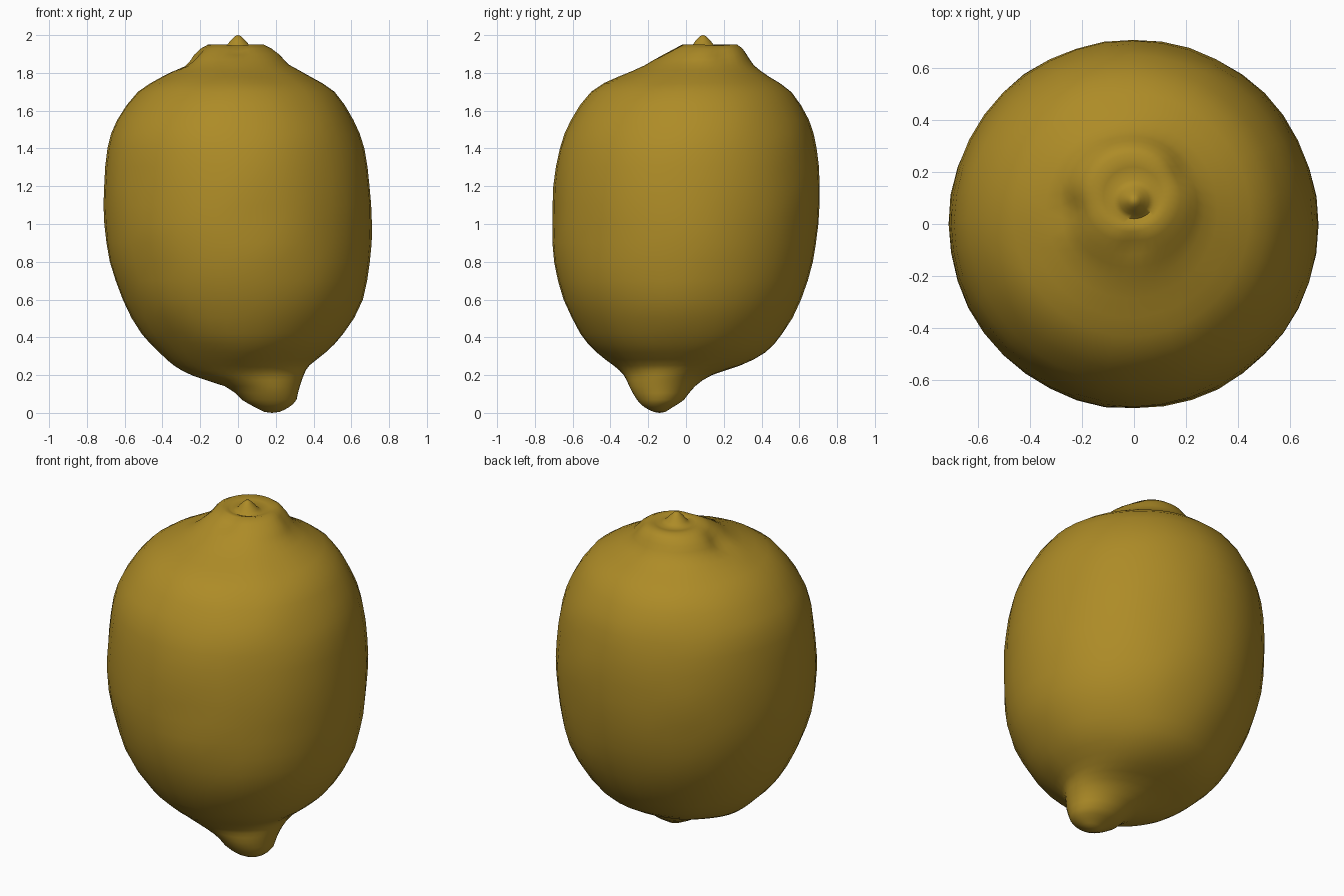
import bpy
import bmesh
import math
from mathutils import Vector, noise

default_cube = bpy.data.objects.get("Cube")
if default_cube:
    bpy.data.objects.remove(default_cube, do_unlink=True)

SEGMENTS = 40
STEPS = 2

# Cross-sections from the nub to the stem: height, min x, max x, min y, max y
SECTIONS = [
    (0.005, 0.14, 0.22, -0.17, -0.11),
    (0.03, 0.09, 0.27, -0.22, -0.07),
    (0.07, 0.02, 0.31, -0.26, -0.01),
    (0.14, -0.07, 0.33, -0.3, 0.05),
    (0.2, -0.24, 0.35, -0.33, 0.14),
    (0.25, -0.34, 0.38, -0.38, 0.29),
    (0.32, -0.42, 0.47, -0.47, 0.42),
    (0.42, -0.51, 0.56, -0.56, 0.51),
    (0.6, -0.61, 0.66, -0.65, 0.61),
    (0.8, -0.68, 0.7, -0.7, 0.67),
    (1, -0.71, 0.71, -0.71, 0.7),
    (1.2, -0.71, 0.7, -0.7, 0.71),
    (1.4, -0.69, 0.67, -0.67, 0.69),
    (1.55, -0.64, 0.61, -0.61, 0.65),
    (1.7, -0.53, 0.51, -0.5, 0.56),
    (1.78, -0.4, 0.38, -0.36, 0.44),
    (1.84, -0.29, 0.27, -0.22, 0.36),
    (1.9, -0.24, 0.22, -0.12, 0.32),
    (1.95, -0.16, 0.14, -0.03, 0.27),
    (1.935, -0.08, 0.08, 0.02, 0.17),
    (1.97, -0.04, 0.04, 0.05, 0.13),
    (1.995, -0.015, 0.015, 0.075, 0.105),
]

# Shallow dents in the skin: centre, radius, depth
DENTS = [
    (Vector((-0.43, -0.5, 0.8)), 0.09, 0.015),
    (Vector((-0.25, 0.05, 1.88)), 0.07, 0.03),
    (Vector((0.2, 0.2, 1.92)), 0.07, 0.02),
    (Vector((0, -0.08, 1.93)), 0.05, 0.02),
    (Vector((-0.4, -0.4, 0.36)), 0.16, 0.02),
]


def blend(a, b, c, d, t):
    """Smooth curve from b to c, guided by its neighbours a and d."""
    return b + 0.5 * t * (c - a + t * (2 * a - 5 * b + 4 * c - d + t * (3 * (b - c) + d - a)))


def smooth_sections(rows):
    result = []
    last = len(rows) - 1
    for i in range(last):
        near = [rows[max(0, min(last, i + k))] for k in (-1, 0, 1, 2)]
        for step in range(STEPS):
            result.append([blend(*values, step / STEPS) for values in zip(*near)])
    result.append(rows[last])
    return result


def add_ring(bm, section):
    z, left, right, front, back = section
    ring = []
    for i in range(SEGMENTS):
        angle = math.tau * i / SEGMENTS
        x = (left + right) / 2 + (right - left) / 2 * math.cos(angle)
        y = (front + back) / 2 + (back - front) / 2 * math.sin(angle)
        ring.append(bm.verts.new((x, y, z)))
    return ring


# Lemon body, nub and stem crown as one continuous skin
bm = bmesh.new()
rings = [add_ring(bm, section) for section in smooth_sections(SECTIONS)]
for low, high in zip(rings, rings[1:]):
    for i in range(SEGMENTS):
        j = (i + 1) % SEGMENTS
        bm.faces.new((low[i], low[j], high[j], high[i]))
for ring, tip_z in ((rings[0], 0), (rings[-1], 2)):
    centre = sum((v.co for v in ring), Vector()) / SEGMENTS
    tip = bm.verts.new((centre.x, centre.y, tip_z))
    for i in range(SEGMENTS):
        bm.faces.new((ring[i], ring[(i + 1) % SEGMENTS], tip))
bmesh.ops.recalc_face_normals(bm, faces=bm.faces)

# Uneven skin with a few dents
bm.normal_update()
moves = []
for vert in bm.verts:
    amount = 0.006 * noise.noise(vert.co * 5) if 0.1 < vert.co.z < 1.9 else 0
    for centre, radius, depth in DENTS:
        amount -= depth * math.exp(-((vert.co - centre).length / radius) ** 2)
    moves.append(vert.normal * amount)
for vert, move in zip(bm.verts, moves):
    vert.co += move

mesh = bpy.data.meshes.new("lemon")
bm.to_mesh(mesh)
bm.free()
lemon = bpy.data.objects.new("lemon", mesh)
bpy.context.collection.objects.link(lemon)

# Lemon peel colour
peel = bpy.data.materials.new("golden_peel")
peel.use_nodes = True
colour = (0.42, 0.26, 0.02, 1)
peel.diffuse_color = colour
peel.node_tree.nodes["Principled BSDF"].inputs["Base Color"].default_value = colour
mesh.materials.append(peel)

bpy.ops.object.select_all(action="DESELECT")
lemon.select_set(True)
bpy.context.view_layer.objects.active = lemon
bpy.ops.object.shade_smooth_by_angle(angle=math.radians(60))
